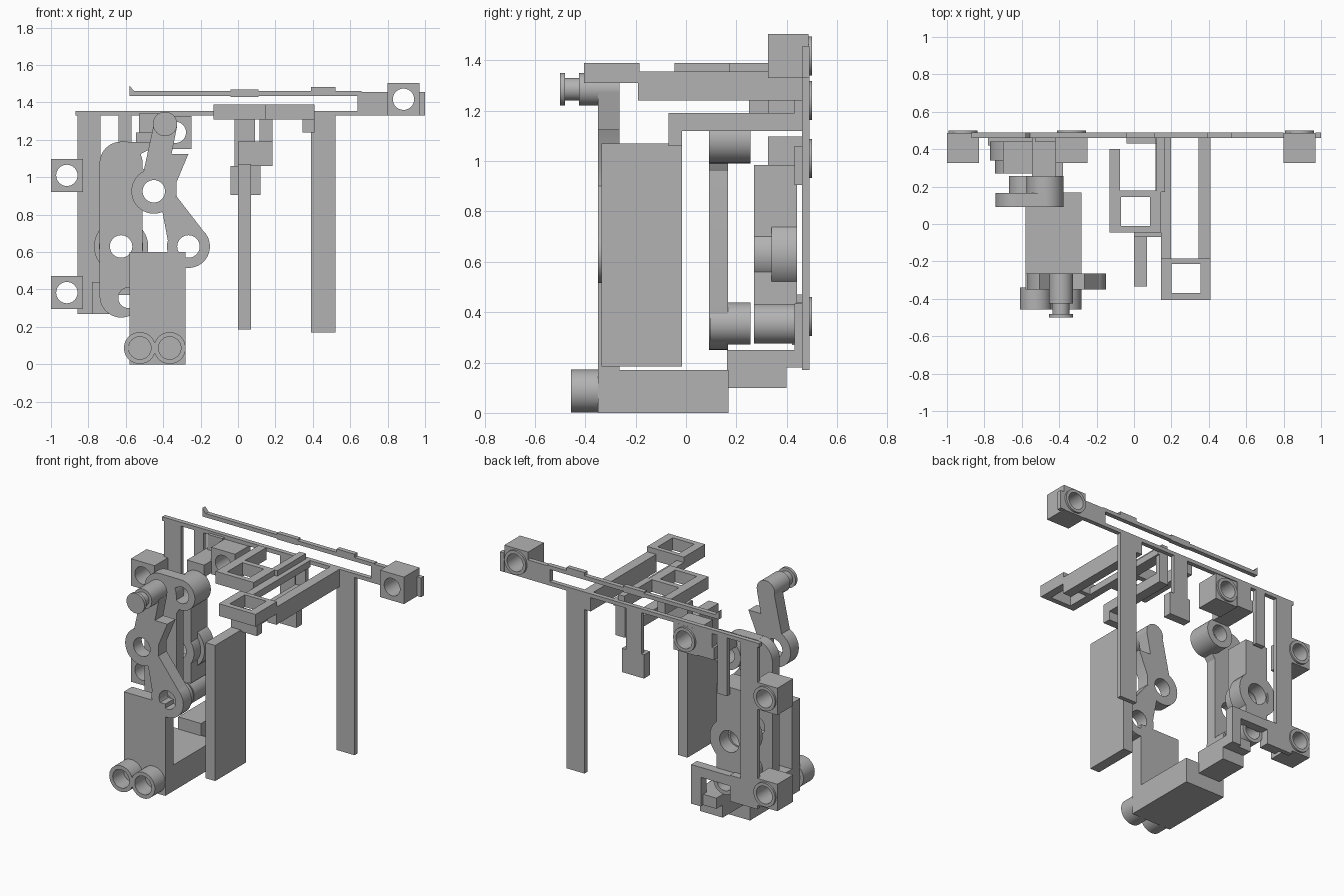
import bpy, math
from mathutils import Vector

grey = bpy.data.materials.new("plain_grey")
grey.diffuse_color = (0.45, 0.45, 0.45, 1)


def circle(x, z, r, n=40):
    return [(x + r * math.cos(2 * math.pi * i / n), z + r * math.sin(2 * math.pi * i / n)) for i in range(n)]


def rect(x0, x1, z0, z1):
    return [(x0, z0), (x1, z0), (x1, z1), (x0, z1)]


def capsule(x, z0, z1, r, n=20):
    up = [(x + r * math.cos(math.pi * i / n), z1 + r * math.sin(math.pi * i / n)) for i in range(n + 1)]
    down = [(x - r * math.cos(math.pi * i / n), z0 - r * math.sin(math.pi * i / n)) for i in range(n + 1)]
    return up + down


def slab(name, loops, a, b, flat=False):
    """Extrude an outline with holes: from y=a to y=b, or from z=a to z=b when flat."""
    cu = bpy.data.curves.new(name, 'CURVE')
    cu.dimensions = '2D'
    cu.fill_mode = 'BOTH'
    cu.extrude = (b - a) / 2
    for pts in loops:
        s = cu.splines.new('POLY')
        s.points.add(len(pts) - 1)
        for p, (u, v) in zip(s.points, pts):
            p.co = (u, v, 0, 1)
        s.use_cyclic_u = True
    ob = bpy.data.objects.new(name, cu)
    bpy.context.collection.objects.link(ob)
    if flat:
        ob.location.z = (a + b) / 2
    else:
        ob.rotation_euler.x = math.pi / 2
        ob.location.y = (a + b) / 2
    bpy.ops.object.select_all(action='DESELECT')
    ob.select_set(True)
    bpy.context.view_layer.objects.active = ob
    bpy.ops.object.convert(target='MESH')
    ob = bpy.context.object
    ob.data.materials.clear()
    ob.data.materials.append(grey)
    bpy.ops.object.shade_smooth_by_angle(angle=math.radians(30))
    return ob


def box(name, x0, x1, y0, y1, z0, z1):
    return slab(name, [rect(x0, x1, z0, z1)], y0, y1)


def tube(name, x, z, r, y0, y1, hole=0):
    return slab(name, [circle(x, z, r)] + ([circle(x, z, hole)] if hole else []), y0, y1)


# Back frame: rail, columns, hanging posts
P0, P1 = 0.46, 0.49
box("top_rail", -0.87, 0.64, P0, P1, 1.33, 1.355)
box("rail_end", 0.64, 0.80, P0, P1, 1.33, 1.455)
box("rail_tip", 0.97, 1.0, P0, P1, 1.33, 1.455)
box("left_column", -0.858, -0.735, P0, P1, 0.27, 1.345)
box("slotted_tongue", -0.64, -0.57, P0, P1, 0.95, 1.34)
box("long_post", 0.39, 0.52, P0, P1, 0.17, 1.34)
box("middle_post", -0.02, 0.09, P0, P1, 0.91, 1.34)
box("middle_post_foot", -0.04, 0.12, 0.43, P1, 0.905, 1.06)
box("short_tab", 0.345, 0.41, 0.43, P1, 1.24, 1.34)

# Thin sprung arm above the rail
slab("spring_arm", [[(0.66, 1.435), (0.66, 1.46), (-0.555, 1.46), (-0.58, 1.49), (-0.58, 1.435)]], P0, P1)
box("spring_arm_pad_left", -0.04, 0.11, P0, P1, 1.43, 1.47)
box("spring_arm_pad_right", 0.39, 0.52, P0, P1, 1.435, 1.482)

# Mounting blocks with through bores and a rear collar
for i, (x, z) in enumerate([(-0.915, 1.01), (-0.915, 0.383), (0.885, 1.417), (-0.335, 1.24)]):
    slab(f"mount_block_{i}", [rect(x - 0.086, x + 0.086, z - 0.088, z + 0.088), circle(x, z, 0.057)], 0.325, 0.487)
    tube(f"mount_collar_{i}", x, z, 0.078, 0.48, 0.5, 0.057)

# Upper brackets reaching forward
slab("front_box_frame", [rect(0.145, 0.41, -0.405, -0.185), rect(0.2, 0.355, -0.37, -0.215)], 1.31, 1.39, True)
box("right_arm", 0.345, 0.41, -0.19, 0.465, 1.24, 1.355)
box("left_arm", 0.145, 0.197, -0.19, 0.465, 1.31, 1.355)
slab("inner_box_frame", [rect(-0.13, 0.145, -0.045, 0.18), rect(-0.07, 0.085, -0.01, 0.145)], 1.31, 1.39, True)
box("inner_frame_prong", -0.13, -0.075, 0.17, 0.40, 1.31, 1.39)
box("inner_frame_stem", 0.12, 0.165, 0.17, 0.465, 1.31, 1.39)

# Hanging front panel and its arm
box("hanging_panel", 0.0, 0.07, -0.335, -0.015, 0.185, 1.07)
box("panel_arm", 0.115, 0.185, -0.07, 0.465, 1.12, 1.19)
box("panel_arm_head", 0.0, 0.185, -0.07, -0.015, 1.06, 1.19)
box("panel_arm_riser", 0.115, 0.185, 0.43, 0.465, 1.12, 1.34)

# Base foot with upright plate and two sockets
box("base_foot", -0.58, -0.28, -0.34, 0.168, 0.0, 0.17)
box("base_upright", -0.58, -0.28, -0.35, -0.265, 0.0, 0.6)
for x in (-0.525, -0.365):
    tube("base_socket", x, 0.087, 0.085, -0.457, -0.34, 0.06)

# Front linkage
L0, L1 = -0.35, -0.265
tube("linkage_hub", -0.45, 0.925, 0.12, L0, L1, 0.06)
tube("linkage_lower_hub", -0.265, 0.63, 0.115, L0, L1, 0.06)
slab("linkage_band", [[(-0.405, 0.82), (-0.34, 0.88), (-0.33, 0.90), (-0.168, 0.69),
                       (-0.225, 0.69), (-0.30, 0.70), (-0.36, 0.68), (-0.375, 0.66)]], L0, L1)
slab("linkage_upper_arm", [[(-0.453, 1.27), (-0.505, 1.03), (-0.45, 0.99), (-0.35, 0.97), (-0.33, 0.90),
                            (-0.33, 0.97), (-0.265, 1.125), (-0.355, 1.125), (-0.326, 1.27)]], L0, L1)
tube("linkage_pin", -0.39, 1.285, 0.065, -0.425, L1)
tube("linkage_pin_neck", -0.39, 1.285, 0.045, -0.485, -0.42)
tube("linkage_pin_cap", -0.39, 1.285, 0.065, -0.5, -0.48)

# Long rocker lever with two bosses
slab("rocker_lever", [capsule(-0.625, 0.365, 1.075, 0.115), circle(-0.625, 0.63, 0.06),
                      circle(-0.585, 0.355, 0.055)], 0.092, 0.166)
tube("rocker_lower_boss", -0.585, 0.355, 0.084, 0.095, 0.257, 0.055)
tube("rocker_upper_boss", -0.475, 1.09, 0.099, 0.092, 0.257, 0.055)
slab("rocker_bridge", [[(-0.63, 1.19), (-0.475, 1.189), (-0.475, 1.147), (-0.53, 1.12),
                        (-0.53, 1.05), (-0.475, 1.03), (-0.49, 0.99), (-0.53, 0.93)]], 0.092, 0.166)

# Inner carrier and pivot ring
slab("inner_carrier", [rect(-0.70, -0.53, 0.43, 0.985), circle(-0.62, 0.63, 0.07)], 0.27, 0.44)
tube("pivot_ring_front", -0.625, 0.63, 0.118, 0.27, 0.35, 0.062)
tube("pivot_ring_back", -0.625, 0.63, 0.145, 0.34, 0.44, 0.085)
tube("carrier_lower_boss", -0.585, 0.355, 0.08, 0.27, 0.44, 0.055)

# Lower bracket and stop block
box("lower_bracket_root", -0.78, -0.66, 0.42, P1, 0.27, 0.44)
box("lower_bracket_strip", -0.70, -0.38, 0.43, P1, 0.37, 0.435)
box("lower_bracket_leg", -0.45, -0.38, 0.43, P1, 0.18, 0.40)
box("stop_block", -0.545, -0.38, 0.162, 0.40, 0.098, 0.25)
box("stop_block_link", -0.545, -0.38, 0.39, 0.465, 0.18, 0.25)

# Upper stop beside the round mount
box("upper_stop", -0.545, -0.42, 0.25, P1, 1.16, 1.24)
box("upper_stop_hanger", -0.53, -0.42, 0.44, P1, 1.2, 1.34)
